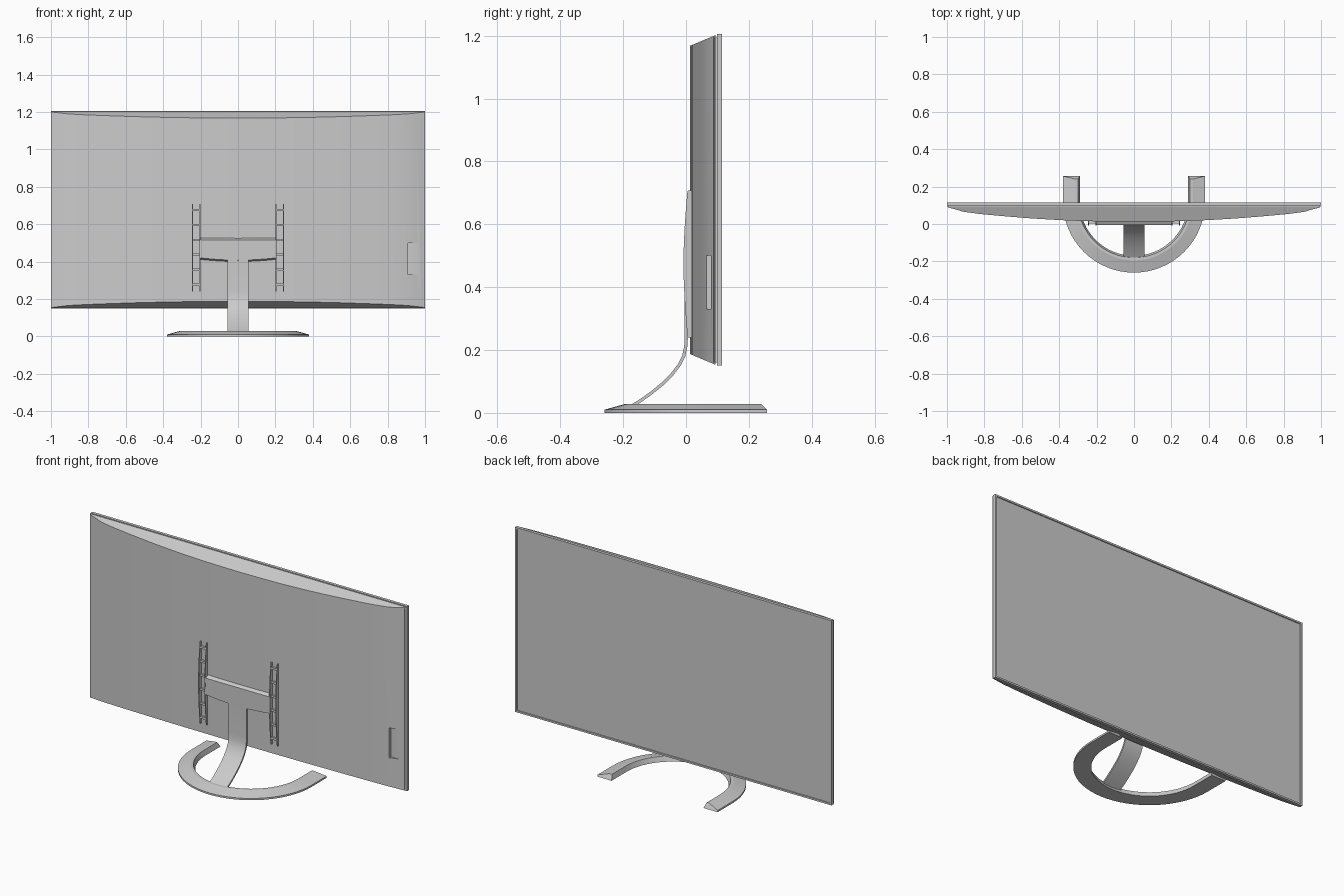
import bpy, bmesh, math
from mathutils import Vector

if "Cube" in bpy.data.objects:
    bpy.data.objects.remove(bpy.data.objects["Cube"], do_unlink=True)

GREY = (0.6, 0.6, 0.6, 1.0)
mat = bpy.data.materials.new("light grey")
mat.use_nodes = True
mat.diffuse_color = GREY
mat.node_tree.nodes["Principled BSDF"].inputs["Base Color"].default_value = GREY


def smooth(ob, angle=30):
    ob.data.shade_smooth()
    ob.data.set_sharp_from_angle(angle=math.radians(angle))


def finish(name, bm):
    bmesh.ops.recalc_face_normals(bm, faces=bm.faces[:])
    me = bpy.data.meshes.new(name)
    bm.to_mesh(me)
    bm.free()
    ob = bpy.data.objects.new(name, me)
    bpy.context.collection.objects.link(ob)
    me.materials.append(mat)
    return ob


def loft(name, rings):
    """Bridge a list of equal closed rings and cap both ends."""
    bm = bmesh.new()
    vs = [[bm.verts.new(p) for p in r] for r in rings]
    n = len(rings[0])
    for a, b in zip(vs, vs[1:]):
        for i in range(n):
            j = (i + 1) % n
            bm.faces.new((a[i], a[j], b[j], b[i]))
    bm.faces.new(vs[0])
    bm.faces.new(vs[-1])
    return finish(name, bm)


def box(name, x, y, z):
    return loft(name, [[(px, y[0], z[0]), (px, y[1], z[0]),
                        (px, y[1], z[1]), (px, y[0], z[1])] for px in x])


def extrude_x(name, x0, x1, profile):
    return loft(name, [[(x, y, z) for y, z in profile] for x in (x0, x1)])


# Display frame with a recessed screen on the +y side
bm = bmesh.new()
bmesh.ops.create_cube(bm, size=1)
for v in bm.verts:
    v.co = Vector((v.co.x * 2, 0.1065 + v.co.y * 0.017, 0.6775 + v.co.z * 1.055))
screen = [f for f in bm.faces if f.calc_center_median().y > 0.114]
bmesh.ops.inset_region(bm, faces=screen, thickness=0.014)
bmesh.ops.inset_region(bm, faces=screen, thickness=0.001, depth=-0.005)
finish("display_frame", bm)
box("frame_groove", (-0.992, 0.992), (0.088, 0.1), (0.16, 1.195))

# Bowed rear shell with slanted top and bottom
BACK = 0.094
half = [(0, 0.012), (0.13, 0.013), (0.26, 0.0155), (0.4, 0.021), (0.55, 0.030),
        (0.7, 0.042), (0.82, 0.053), (0.91, 0.065), (0.955, 0.078),
        (0.985, 0.086), (1, 0.092)]
outline = [(-x, y) for x, y in half[:0:-1]] + half
rings = []
for x, y in outline:
    d = (BACK - y) * 0.42
    rings.append([(x, y, 0.153 + d), (x, y, 1.202 - d),
                  (x, BACK, 1.202), (x, BACK, 0.153)])
shell = loft("rear_shell", rings)

# Connector notch cut in the shell
cutter = box("notch_cutter", (0.91, 0.99), (0.0, 0.08), (0.33, 0.5))
cutter.hide_render = True
mod = shell.modifiers.new("notch", "BOOLEAN")
mod.operation = "DIFFERENCE"
mod.object = cutter
bpy.context.view_layer.objects.active = shell
bpy.ops.object.modifier_apply(modifier="notch")
bpy.data.objects.remove(cutter, do_unlink=True)
smooth(shell, 20)

# Wall-mount rails: two bowed fins joined by rungs
fin = [(0.02, 0.24), (0.006, 0.24)]
for i in range(9):
    t = i / 8
    fin.append((0.004 - 0.012 * math.sin(math.pi * t), 0.25 + 0.45 * t))
fin += [(0.006, 0.708), (0.02, 0.708)]
for side, word in ((-1, "right"), (1, "left")):
    for x, place in ((0.204, "inner"), (0.244, "outer")):
        extrude_x(f"{word}_rail_{place}_fin", side * x - 0.0025, side * x + 0.0025, fin)
    for k in range(6):
        z = 0.27 + k * 0.08
        box(f"{word}_rail_rung_{k + 1}", (side * 0.224 - 0.02, side * 0.224 + 0.02),
            (0.004, 0.018), (z, z + 0.012))

# Crosspiece between the rails, with a bowed lower edge
rings = []
for i in range(13):
    x = -0.2 + 0.4 * i / 12
    low = 0.402 + 0.012 * (x / 0.2) ** 2
    rings.append([(x, 0.018, low - 0.004), (x, -0.006, low + 0.006),
                  (x, -0.006, 0.515), (x, 0.018, 0.528)])
smooth(loft("mount_crosspiece", rings))

# Curved ribbon neck
path = [(-0.185, 0.015), (-0.152, 0.034), (-0.112, 0.062), (-0.075, 0.092),
        (-0.045, 0.122), (-0.022, 0.152), (-0.007, 0.182), (-0.001, 0.21),
        (0.001, 0.24), (0.001, 0.41)]
rings = []
for i, (y, z) in enumerate(path):
    a, b = path[max(i - 1, 0)], path[min(i + 1, len(path) - 1)]
    t = Vector((b[0] - a[0], b[1] - a[1])).normalized() * 0.005
    rings.append([(x, y + s * t.y, z - s * t.x)
                  for x, s in ((-0.056, -1), (0.056, -1), (0.056, 1), (-0.056, 1))])
smooth(loft("stand_neck", rings))

# Horseshoe foot: straight legs, half-round front, sloped outer top
section = [(0.29, 0), (0.38, 0), (0.38, 0.01), (0.315, 0.028), (0.3, 0.028)]
CY = 0.12


def leg_end(side):
    return [(side * r, 0.24 if z > 0.02 else 0.257, z) for r, z in section]


rings = [leg_end(-1)]
for i in range(33):
    a = math.pi * (1 + i / 32)
    rings.append([(r * math.cos(a), CY + r * math.sin(a), z) for r, z in section])
rings.append(leg_end(1))
smooth(loft("stand_foot", rings), 14)
